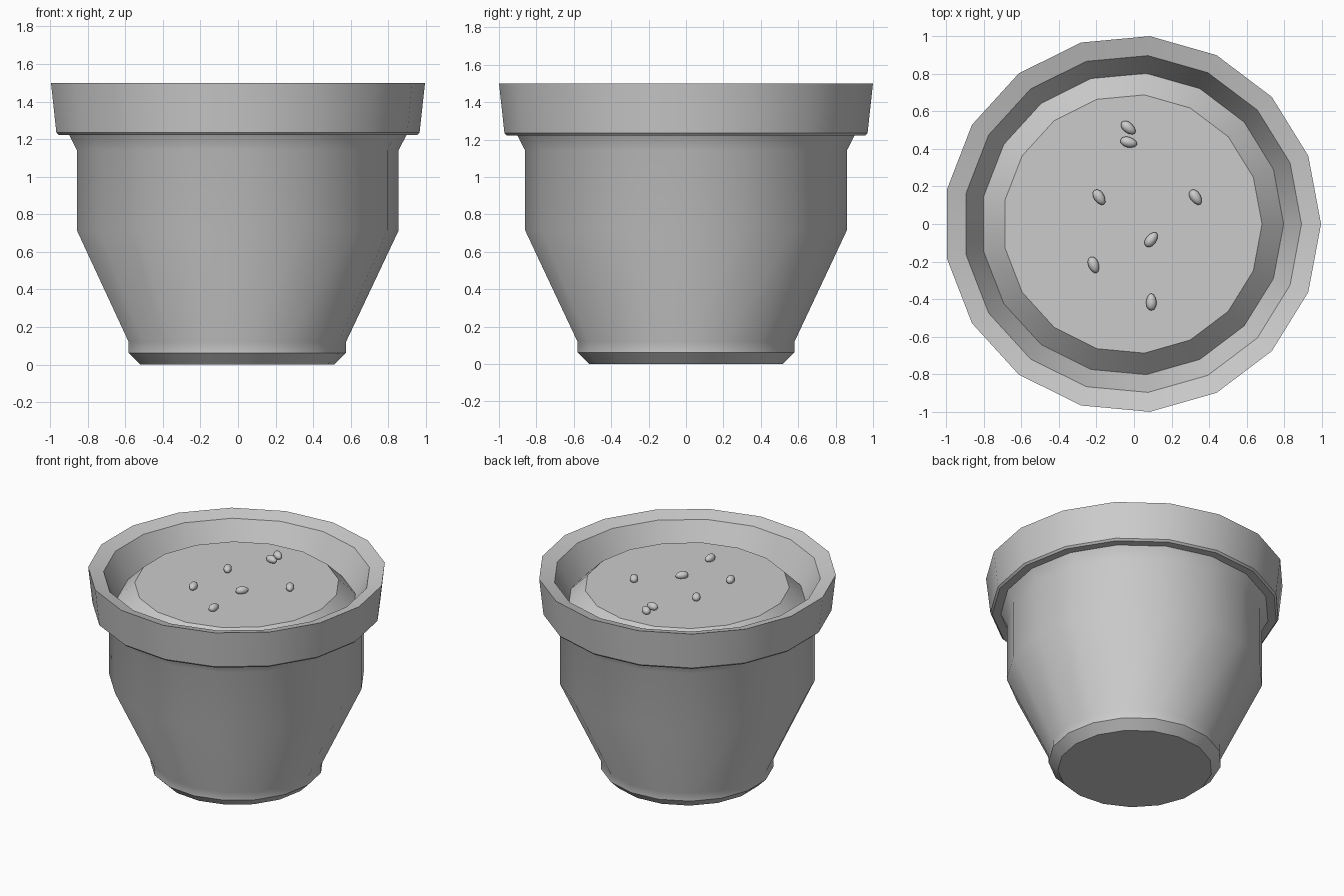
import bpy, bmesh, math

if "Cube" in bpy.data.objects:
    bpy.data.objects.remove(bpy.data.objects["Cube"])

SIDES = 17
CX = -0.0085   # odd side count: shift so the bounds are centred


def lathe(name, profile, cap_start=False, cap_end=False, angle=30):
    """Revolve (radius, z) points, listed along the surface, about the z axis."""
    bm = bmesh.new()
    rings = []
    for r, z in profile:
        rings.append([bm.verts.new((CX + r * math.cos(math.tau * i / SIDES),
                                    r * math.sin(math.tau * i / SIDES), z))
                      for i in range(SIDES)])
    for a, b in zip(rings, rings[1:]):
        for i in range(SIDES):
            j = (i + 1) % SIDES
            bm.faces.new((a[i], a[j], b[j], b[i]))
    if cap_start:
        bm.faces.new(rings[0][::-1])
    if cap_end:
        bm.faces.new(rings[-1])
    return finish(name, bm, angle)


def finish(name, bm, angle):
    mesh = bpy.data.meshes.new(name)
    bm.to_mesh(mesh)
    bm.free()
    ob = bpy.data.objects.new(name, mesh)
    bpy.context.collection.objects.link(ob)
    bpy.ops.object.select_all(action='DESELECT')
    ob.select_set(True)
    bpy.context.view_layer.objects.active = ob
    bpy.ops.object.shade_smooth_by_angle(angle=math.radians(angle))
    return ob


# Pot: foot, flared body, overhanging rim and inner wall down to the soil
lathe("pot", [
    (0.52, 0.0), (0.583, 0.062), (0.583, 0.12), (0.864, 0.715),
    (0.864, 1.142), (0.905, 1.222), (0.962, 1.222), (0.975, 1.235),
    (1.004, 1.5), (0.90, 1.47), (0.80, 1.27),
], cap_start=True)

# Soil: low mound with a flat top
SOIL_Z = 1.395
lathe("soil", [(0.805, 1.28), (0.69, SOIL_Z)], cap_end=True)

# Seeds: small egg shapes scattered on the soil (x, y, heading in degrees)
seeds = [
    (-0.03, 0.512, -40), (-0.028, 0.435, -15), (-0.185, 0.142, -57),
    (0.328, 0.142, -57), (0.092, -0.083, 52), (-0.215, -0.218, -70),
    (0.092, -0.415, 90),
]
for n, (x, y, heading) in enumerate(seeds, 1):
    bm = bmesh.new()
    bmesh.ops.create_uvsphere(bm, u_segments=12, v_segments=8, radius=1)
    for v in bm.verts:
        taper = 1 - 0.12 * v.co.x
        v.co = (v.co.x * 0.046, v.co.y * 0.028 * taper, v.co.z * 0.027 * taper)
    ob = finish(f"seed_{n}", bm, 60)
    ob.location = (x, y, SOIL_Z + 0.017)
    ob.rotation_euler = (0, 0, math.radians(heading))
